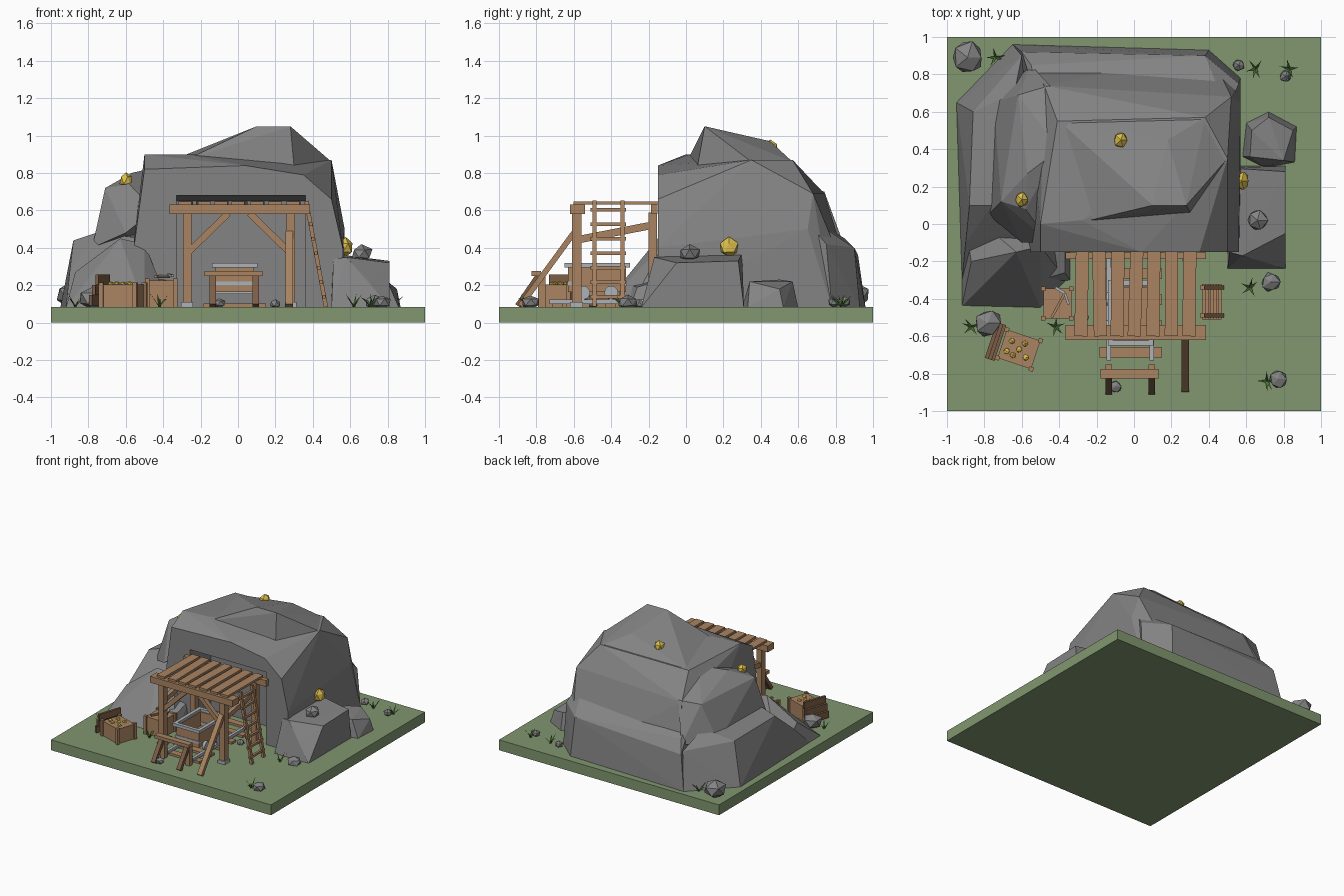
import bpy, bmesh, math, random
from mathutils import Vector, Matrix

if "Cube" in bpy.data.objects:
    bpy.data.objects.remove(bpy.data.objects["Cube"])
random.seed(4)
G = 0.085  # ground level

def mat(name, c):
    m = bpy.data.materials.new(name)
    m.diffuse_color = (*c, 1)
    m.use_nodes = True
    m.node_tree.nodes["Principled BSDF"].inputs["Base Color"].default_value = m.diffuse_color
    return m
GRASS = mat("grass", (0.22, 0.31, 0.16))
BLADE = mat("blade", (0.08, 0.2, 0.04))
WOOD = mat("wood", (0.40, 0.23, 0.12))
DARK = mat("dark_wood", (0.2, 0.11, 0.06))
GOLD = mat("gold", (0.72, 0.52, 0.07))
STEEL = mat("steel", (0.42, 0.45, 0.48))
ROCK = mat("rock", (0.23, 0.23, 0.23))

def finish(name, bm, m):
    bmesh.ops.recalc_face_normals(bm, faces=bm.faces)
    me = bpy.data.meshes.new(name)
    bm.to_mesh(me)
    bm.free()
    me.materials.append(m)
    o = bpy.data.objects.new(name, me)
    bpy.context.collection.objects.link(o)
    return o

def hull(name, pts, m=ROCK):
    bm = bmesh.new()
    for p in pts:
        bm.verts.new(p)
    r = bmesh.ops.convex_hull(bm, input=bm.verts)
    junk = {v for v in r["geom_interior"] + r["geom_unused"] if isinstance(v, bmesh.types.BMVert)}
    bmesh.ops.delete(bm, geom=list(junk), context='VERTS')
    return finish(name, bm, m)

def box(name, lo, hi, m=WOOD, rot=0):
    lo, hi = Vector(lo), Vector(hi)
    bm = bmesh.new()
    bmesh.ops.create_cube(bm, size=1, matrix=Matrix.Translation((lo + hi) / 2)
                          @ Matrix.Rotation(rot, 4, 'Z') @ Matrix.Diagonal((*(hi - lo), 1)))
    return finish(name, bm, m)

def beam(name, a, b, w=0.04, h=None, m=WOOD):
    a, b = Vector(a), Vector(b)
    q = (b - a).to_track_quat('Z', 'Y').to_matrix().to_4x4()
    bm = bmesh.new()
    bmesh.ops.create_cube(bm, size=1, matrix=Matrix.Translation((a + b) / 2) @ q
                          @ Matrix.Diagonal((w, h or w, (b - a).length, 1)))
    return finish(name, bm, m)

def lump(name, c, r, m=ROCK):
    bm = bmesh.new()
    bmesh.ops.create_icosphere(bm, subdivisions=1, radius=1)
    for v in bm.verts:
        v.co = Vector(c) + Vector([x * s * random.uniform(0.85, 1.1) for x, s in zip(v.co, r)])
    return finish(name, bm, m)

box("ground", (-1, -1, 0), (1, 1, G), GRASS)

# Mountain core with tunnel recess
core = hull("mountain_core", [
    (-.6, -.15, .08), (.57, -.15, .08), (.56, -.15, .4), (.5, -.15, .66), (.35, -.15, .79), (.04, -.15, .84),
    (-.5, -.15, .82), (-.5, 0, .9), (-.28, .02, .9), (.5, .35, .87), (.38, .57, .87), (-.41, .55, .86),
    (-.48, .74, .69), (.52, .68, .69), (.57, .65, .5), (.57, .78, .08), (.4, .93, .08), (-.6, .93, .08)])
cut = hull("tunnel_cutter", [(x, y, z) for x in (-.33, .36) for y, z in
           ((-.3, -.1), (.12, -.1), (-.3, .69), (-.15, .68), (.12, .65))])
cut.hide_render = True
bo = core.modifiers.new("tunnel", 'BOOLEAN')
bo.object = cut
bo.operation = 'DIFFERENCE'
bo.solver = 'EXACT'
bpy.context.view_layer.objects.active = core
bpy.ops.object.modifier_apply(modifier="tunnel")
bpy.data.objects.remove(cut)

# Rock masses around the core
hull("summit", [(.1, .1, 1.05), (.28, .1, 1.05), (.18, .45, .97), (-.25, .45, .9), (-.28, .01, .87),
                (.5, .35, .86), (.38, .57, .86), (-.4, .55, .85), (.3, .06, .83)])
hull("back_ledge", [(-.65, .96, .08), (.4, .93, .08), (.57, .78, .08), (-.6, .92, .36), (.38, .9, .4),
                    (-.55, .85, .45), (.56, .75, .42), (.5, .6, .6), (-.5, .6, .6)])
hull("left_ledge", [(-.92, -.3, .08), (-.95, .65, .08), (-.65, .96, .08), (-.5, -.2, .08), (-.9, -.1, .27),
                    (-.88, .1, .44), (-.86, .6, .42), (-.76, .1, .48), (-.64, .7, .5), (-.6, .9, .38), (-.5, 0, .45)])
hull("left_shoulder", [(-.78, .05, .4), (-.75, .65, .4), (-.55, .85, .4), (-.71, .12, .72), (-.58, .08, .74),
                       (-.57, .27, .8), (-.62, .69, .69), (-.45, .74, .7), (-.45, -.1, .6), (-.6, -.1, .48), (-.4, .4, .84)])
hull("front_left_rock", [(-.92, -.44, .08), (-.5, -.45, .08), (-.36, -.3, .08), (-.36, -.1, .08), (-.92, .1, .08),
                         (-.87, -.2, .27), (-.78, -.26, .28), (-.53, -.32, .22), (-.63, -.15, .45), (-.5, -.12, .42)])
hull("low_step", [(-.5, -.32, .08), (-.34, -.3, .08), (-.34, -.1, .08), (-.52, -.1, .08),
                  (-.5, -.3, .2), (-.37, -.26, .19), (-.37, -.1, .24), (-.54, -.1, .25)])
hull("right_rock", [(.5, -.24, .08), (.81, -.24, .08), (.81, .31, .08), (.5, .31, .08), (.51, -.15, .34), (.58, -.17, .35),
                    (.81, -.05, .32), (.81, .28, .33), (.5, .3, .37), (.7, -.2, .22)])
hull("right_rear_rock", [(.58, .36, .08), (.7, .3, .08), (.86, .33, .08), (.87, .52, .08), (.72, .6, .08), (.6, .54, .08),
                         (.62, .36, .21), (.8, .34, .22), (.85, .5, .18), (.72, .57, .22), (.63, .5, .23)])

# Loose stones and gold nuggets
for x, y, z, r in ((-.78, -.53, .13, .08), (-.89, .89, .15, .095), (.73, -.31, .11, .055), (.66, .02, .37, .06),
                   (.77, -.83, .11, .05), (-.1, -.87, .105, .035), (.81, .79, .11, .035), (.56, .85, .11, .035),
                   (-.27, -.5, .1, .03), (.2, -.25, .1, .03)):
    lump("stone", (x, y, z), (r, r, r * .8))
for x, y, z, r in ((-.07, .45, .93, .05), (-.6, .13, .76, .045), (.575, .23, .4, .055), (-.49, -.17, .245, .04)):
    lump("gold_nugget", (x, y, z), (r * .8, r, r), GOLD)

# Grass tufts
for x, y in ((-.87, -.55), (.62, -.34), (.71, -.84), (.65, .83), (.83, .83), (-.74, .89), (-.42, -.55)):
    bm = bmesh.new()
    for i in range(5):
        a = i * 1.26 + random.random()
        d, s = Vector((math.cos(a), math.sin(a), 0)), Vector((-math.sin(a), math.cos(a), 0)) * .008
        p = Vector((x, y, G))
        bm.faces.new([bm.verts.new(c) for c in (p - s, p + s, p + d * .03 + Vector((0, 0, .04)) + s * .4,
                                                p + d * .055 + Vector((0, 0, random.uniform(.04, .075))))])
    finish("grass_tuft", bm, BLADE)

# Timber porch
for s in (-1, 1):
    x = .005 + s * .277
    box("front_post", (x - .023, -.61, G), (x + .023, -.56, .59))
    box("post_foot", (x - .032, -.62, G), (x + .032, -.55, .11), STEEL)
    box("rear_post", (x - .023, -.2, G), (x + .023, -.155, .59))
    beam("front_brace", (x - s * .01, -.585, .38), (x - s * .22, -.585, .585), .035)
    beam("side_brace", (x, -.57, .445), (x, -.16, .525), .03, .04)
for y in (-.58, -.17):
    w = .04 if y < -.5 else .018
    box("cross_beam", (-.365, y - w, .58), (.385, y + w, .632))
for i in range(7):
    x = -.28 + i * .096
    t = random.uniform(-.01, .01)
    beam("roof_plank", (x + t, -.6, .64), (x - t, -.15, .64), .07, .018)
beam("leaning_prop", (.275, -.885, .09), (.275, -.6, .48), .04, .03)

# Ladder
for y in (-.49, -.34):
    beam("ladder_rail", (.47, y, G), (.365, y, .65), .022)
for i in range(7):
    t = (i + .7) / 7.3
    beam("ladder_rung", (.47 - .105 * t, -.51, G + .565 * t), (.47 - .105 * t, -.32, G + .565 * t), .018)

# Track and buffer stop
for x in (-.135, .095):
    box("rail", (x - .012, -.73, .1), (x + .012, .1, .125), STEEL)
    box("buffer_post", (x - .018, -.79, G), (x + .018, -.75, .25))
    beam("buffer_strut", (x, -.9, .09), (x, -.79, .25), .035, .03, DARK)
for i in range(6):
    y = -.685 + i * .14
    box("sleeper", (-.185, y - .028, G), (.15, y + .028, .103))
box("buffer_beam", (-.18, -.825, .25), (.13, -.775, .277))

# Mine cart
X0, X1, Y0, Y1 = -.12, .085, -.63, -.32
box("cart_floor", (X0, Y0, .165), (X1, Y1, .185))
for x in (X0, X1 - .015):
    box("cart_side", (x, Y0, .165), (x + .015, Y1, .3))
for y in (Y0, Y1 - .015):
    box("cart_end", (X0, y, .165), (X1, y + .015, .3))
    box("cart_band", (X0 - .004, y - .004, .2), (X1 + .004, y + .019, .22), STEEL)
for x in (X0 - .02, X1 - .008):
    box("cart_rim_side", (x, Y0 - .02, .295), (x + .028, Y1 + .02, .32), STEEL)
for y in (Y0 - .02, Y1 - .008):
    box("cart_rim_end", (X0 - .02, y, .295), (X1 + .02, y + .028, .32), STEEL)
for y in (-.55, -.4):
    beam("axle", (X0 - .02, y, .16), (X1 + .02, y, .16), .015, m=STEEL)
    for x in (-.135, .095):
        bm = bmesh.new()
        bmesh.ops.create_cone(bm, cap_ends=True, segments=12, radius1=.037, radius2=.037, depth=.025,
                              matrix=Matrix.Translation((x, y, .16)) @ Matrix.Rotation(math.pi / 2, 4, 'Y'))
        finish("cart_wheel", bm, STEEL)

# Crates
def crate(cx, cy, w, d, top, ang):
    parts = [box("crate_body", (-w / 2, -d / 2, G), (w / 2, d / 2, top - .01))]
    for sx in (-1, 1):
        for sy in (-1, 1):
            x, y = sx * w / 2, sy * d / 2
            parts.append(box("crate_corner", (x - .012, y - .012, G), (x + .012, y + .012, top)))
    M = Matrix.Translation((cx, cy, 0)) @ Matrix.Rotation(ang, 4, 'Z')
    for p in parts:
        p.data.transform(M)
    return M
crate(-.41, -.425, .15, .16, .235, 0)
M = crate(-.615, -.67, .19, .16, .215, -.32)
for x, y in ((-.05, .03), (.02, .04), (.05, -.03), (-.02, -.04), (.0, .0), (-.06, -.03)):
    lump("crate_gold", M @ Vector((x, y, .208)), (.018, .018, .014), GOLD)
for i in range(3):
    x, z = -.15 + i * .018, .12 + i * .055
    beam("crate_lid", M @ Vector((x, -.1, z)), M @ Vector((x, .1, z)), .018, .055, DARK)

# Pickaxe on the crate
beam("pickaxe_handle", (-.44, -.5, .245), (-.37, -.37, .245), .014)
beam("pickaxe_head", (-.42, -.34, .25), (-.37, -.37, .255), .014, m=STEEL)
beam("pickaxe_head", (-.37, -.37, .255), (-.35, -.43, .25), .014, m=STEEL)
